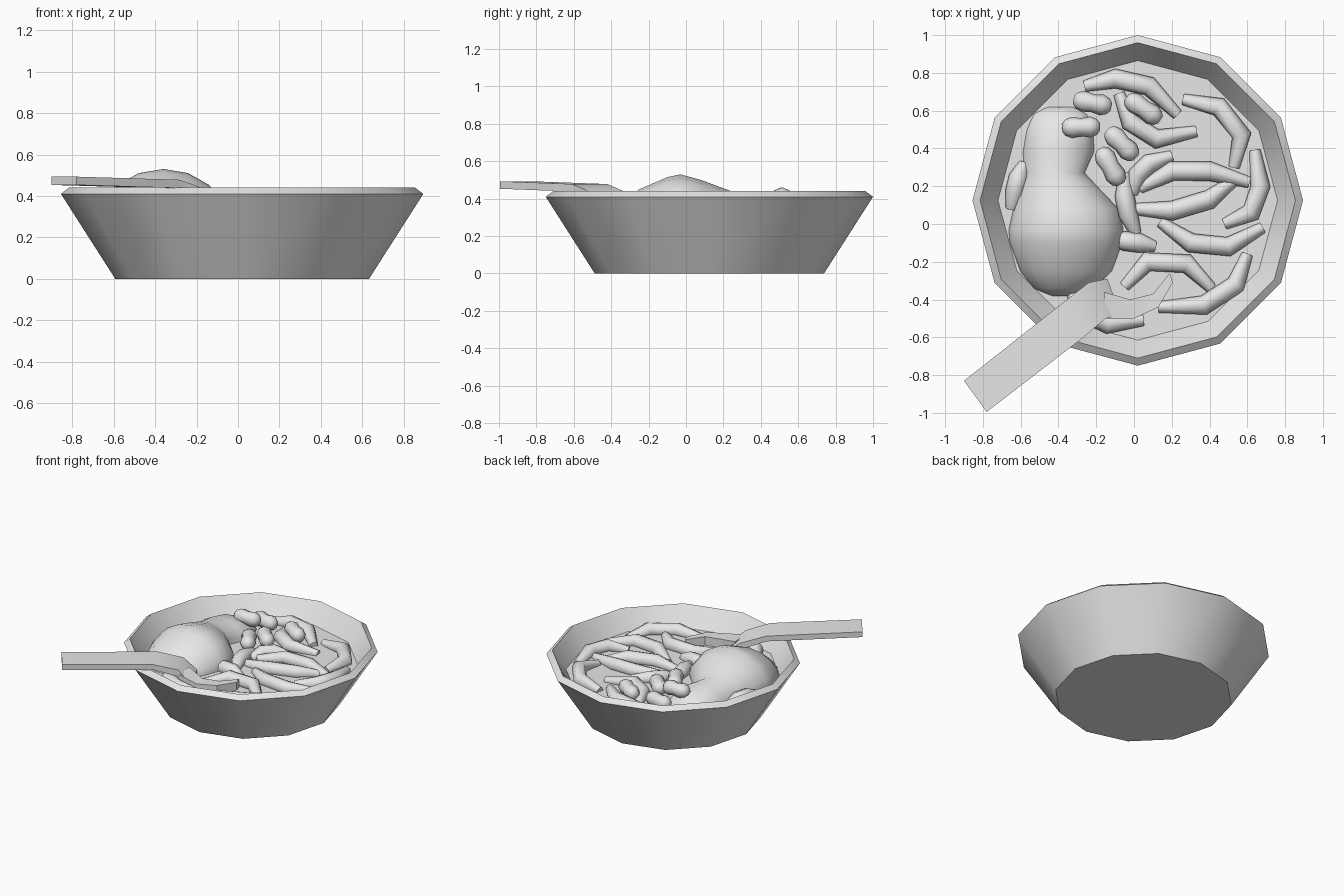
import bpy, bmesh, math
from mathutils import Vector

cube = bpy.data.objects.get("Cube")
if cube:
    bpy.data.objects.remove(cube)

grey = bpy.data.materials.new("plain_grey")
grey.use_nodes = True
grey.diffuse_color = (0.8, 0.8, 0.8, 1)
grey.node_tree.nodes["Principled BSDF"].inputs["Base Color"].default_value = (0.8, 0.8, 0.8, 1)


def loft(name, rings, angle=50):
    """Skin a list of equal-sized point rings and cap both ends."""
    bm = bmesh.new()
    loops = [[bm.verts.new(p) for p in ring] for ring in rings]
    for a, b in zip(loops, loops[1:]):
        for i in range(len(a)):
            j = (i + 1) % len(a)
            bm.faces.new((a[i], a[j], b[j], b[i]))
    bm.faces.new(loops[0])
    bm.faces.new(loops[-1])
    bmesh.ops.recalc_face_normals(bm, faces=bm.faces)
    mesh = bpy.data.meshes.new(name)
    bm.to_mesh(mesh)
    bm.free()
    mesh.materials.append(grey)
    obj = bpy.data.objects.new(name, mesh)
    bpy.context.collection.objects.link(obj)
    bpy.ops.object.select_all(action='DESELECT')
    obj.select_set(True)
    bpy.context.view_layer.objects.active = obj
    bpy.ops.object.shade_smooth_by_angle(angle=math.radians(angle))
    return obj


def circle(r, z, sides=12):
    steps = [math.tau * i / sides for i in range(sides)]
    return [Vector((0.02 + r * math.cos(a), 0.125 + r * math.sin(a), z)) for a in steps]


def tube(name, path, radii, sides=8):
    """Round section swept along a path, kept upright."""
    pts = [Vector(p) for p in path]
    rings = []
    for i, (p, r) in enumerate(zip(pts, radii)):
        t = pts[min(i + 1, len(pts) - 1)] - pts[max(i - 1, 0)]
        side = Vector((-t.y, t.x, 0)).normalized()
        up = t.cross(side).normalized()
        steps = [math.tau * k / sides for k in range(sides)]
        rings.append([p + r * (math.cos(a) * side + math.sin(a) * up) for a in steps])
    return loft(name, rings)


# Twelve-sided bowl with a bevelled rim, and the soup filling it
loft("bowl", [circle(r, z) for r, z in
              ((0.613, 0), (0.875, 0.41), (0.835, 0.44), (0.74, 0.3), (0.58, 0.05))])
loft("soup", [circle(0.7, 0.26), circle(0.742, 0.3)])

# Drumstick: y, centre x, half width, top height
meat = [(-0.38, -0.38, 0.07, 0.32), (-0.34, -0.37, 0.17, 0.38), (-0.25, -0.36, 0.25, 0.45),
        (-0.1, -0.36, 0.305, 0.515), (-0.03, -0.36, 0.31, 0.53), (0.08, -0.36, 0.285, 0.5),
        (0.2, -0.4, 0.21, 0.455), (0.27, -0.42, 0.165, 0.43), (0.38, -0.4, 0.195, 0.425),
        (0.5, -0.39, 0.185, 0.4), (0.58, -0.39, 0.15, 0.36), (0.62, -0.39, 0.09, 0.31)]
steps = [math.tau * k / 16 for k in range(16)]
loft("drumstick", [[Vector((x + w * math.cos(a), y, 0.27 + (top - 0.27) * math.sin(a)
                            * (1 if math.sin(a) > 0 else 0.5))) for a in steps]
                   for y, x, w, top in meat], 60)

# Noodles: bent tubes with narrower ends, half sunk in the soup
noodles = [
    [(-0.26, 0.73), (-0.1, 0.77), (0.08, 0.73), (0.23, 0.58)],
    [(0.26, 0.66), (0.45, 0.62), (0.57, 0.47), (0.53, 0.3)],
    [(-0.08, 0.69), (-0.02, 0.54), (0.12, 0.45), (0.33, 0.49)],
    [(0.64, 0.39), (0.67, 0.2), (0.62, 0.06), (0.48, 0.0)],
    [(-0.01, 0.08), (0.2, 0.07), (0.4, 0.13), (0.53, 0.23)],
    [(0.03, 0.19), (0.2, 0.28), (0.4, 0.28), (0.61, 0.22)],
    [(0.14, 0.01), (0.3, -0.1), (0.5, -0.12), (0.68, -0.02)],
    [(0.6, -0.16), (0.54, -0.32), (0.37, -0.43), (0.13, -0.44)],
    [(-0.05, -0.33), (0.07, -0.2), (0.28, -0.21), (0.41, -0.34)],
    [(-0.65, 0.08), (-0.63, 0.17), (-0.61, 0.25), (-0.58, 0.32)],
    [(-0.05, 0.27), (-0.05, 0.15), (-0.03, 0.05), (0.01, -0.05)],
    [(-0.12, -0.08), (-0.05, -0.09), (0.03, -0.1), (0.11, -0.12)],
    [(-0.01, 0.16), (0.02, 0.26), (0.08, 0.32), (0.2, 0.36)],
    [(-0.33, -0.37), (-0.26, -0.47), (-0.14, -0.53), (0.05, -0.51)],
]
for i, path in enumerate(noodles):
    heights = (0.3, 0.32, 0.32, 0.3)
    tube(f"noodle_{i + 1}", [(x, y, z) for (x, y), z in zip(path, heights)],
         (0.03, 0.052, 0.052, 0.03))

# Beans: rounded capsules with a slight waist (start, end, height)
beans = [((-0.32, 0.66), (-0.12, 0.62), 0.35), ((-0.04, 0.67), (0.14, 0.55), 0.35),
         ((-0.38, 0.51), (-0.18, 0.515), 0.405), ((-0.14, 0.5), (0.01, 0.35), 0.35),
         ((-0.18, 0.4), (-0.07, 0.21), 0.36)]
shape = ((0, 0.02), (0.08, 0.042), (0.25, 0.056), (0.5, 0.048), (0.75, 0.056), (0.92, 0.042), (1, 0.02))
for i, (a, b, z) in enumerate(beans):
    a, b = Vector((*a, z)), Vector((*b, z))
    tube(f"bean_{i + 1}", [a.lerp(b, t) for t, r in shape], [r for t, r in shape])


def strip(name, stations):
    """Flat bar through left and right edge points, with height and thickness."""
    return loft(name, [[Vector((*l, z)), Vector((*r, z)), Vector((*r, z - th)), Vector((*l, z - th))]
                       for l, r, z, th in stations], 35)


# Spoon: straight handle, bent neck, and the rim of its sunken head
strip("spoon_handle", [((-0.9, -0.83), (-0.78, -0.995), 0.493, 0.04),
                       ((-0.38, -0.42), (-0.28, -0.61), 0.478, 0.04),
                       ((-0.24, -0.31), (-0.15, -0.5), 0.43, 0.05),
                       ((-0.14, -0.29), (-0.07, -0.49), 0.35, 0.06)])
strip("spoon_head", [((-0.16, -0.36), (-0.15, -0.5), 0.40, 0.1),
                     ((-0.02, -0.4), (0.0, -0.5), 0.365, 0.08),
                     ((0.1, -0.37), (0.13, -0.44), 0.365, 0.08),
                     ((0.19, -0.26), (0.205, -0.31), 0.36, 0.08)])
